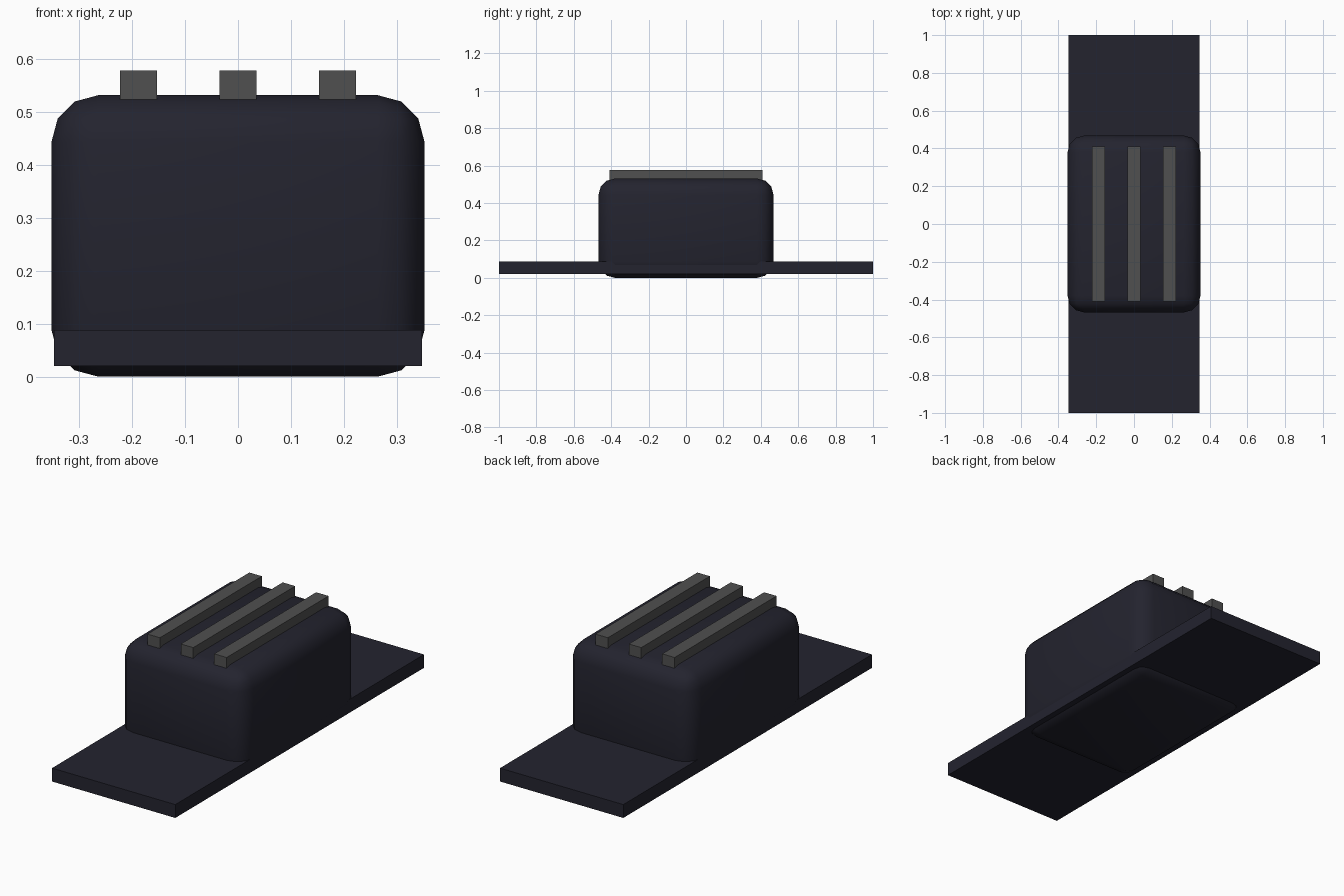
import bpy
import math

cube = bpy.data.objects.get("Cube")
if cube:
    bpy.data.objects.remove(cube, do_unlink=True)


def material(name, colour):
    mat = bpy.data.materials.new(name)
    mat.use_nodes = True
    mat.diffuse_color = colour
    mat.node_tree.nodes["Principled BSDF"].inputs["Base Color"].default_value = colour
    return mat


def box(name, low, high, mat):
    size = [h - l for l, h in zip(low, high)]
    centre = [(h + l) / 2 for l, h in zip(low, high)]
    bpy.ops.mesh.primitive_cube_add(size=1, location=centre)
    obj = bpy.context.object
    obj.name = name
    obj.scale = size
    bpy.ops.object.transform_apply(location=False, rotation=False, scale=True)
    obj.data.materials.append(mat)
    return obj


navy = material("dark navy", (0.017, 0.017, 0.028, 1))
grey = material("dark grey", (0.08, 0.08, 0.08, 1))

# Rounded housing
body = box("body", (-0.352, -0.468, 0), (0.352, 0.468, 0.531), navy)
bevel = body.modifiers.new("rounded edges", "BEVEL")
bevel.width = 0.088
bevel.segments = 3
bpy.ops.object.modifier_apply(modifier=bevel.name)
bpy.ops.object.shade_smooth_by_angle(angle=math.radians(40))

# Flat strap running front to back
box("strap", (-0.347, -1, 0.02), (0.347, 1, 0.088), navy)

# Three raised ribs on top
for name, x in (("right_rib", -0.188), ("middle_rib", 0), ("left_rib", 0.188)):
    box(name, (x - 0.035, -0.41, 0.508), (x + 0.035, 0.41, 0.578), grey)
